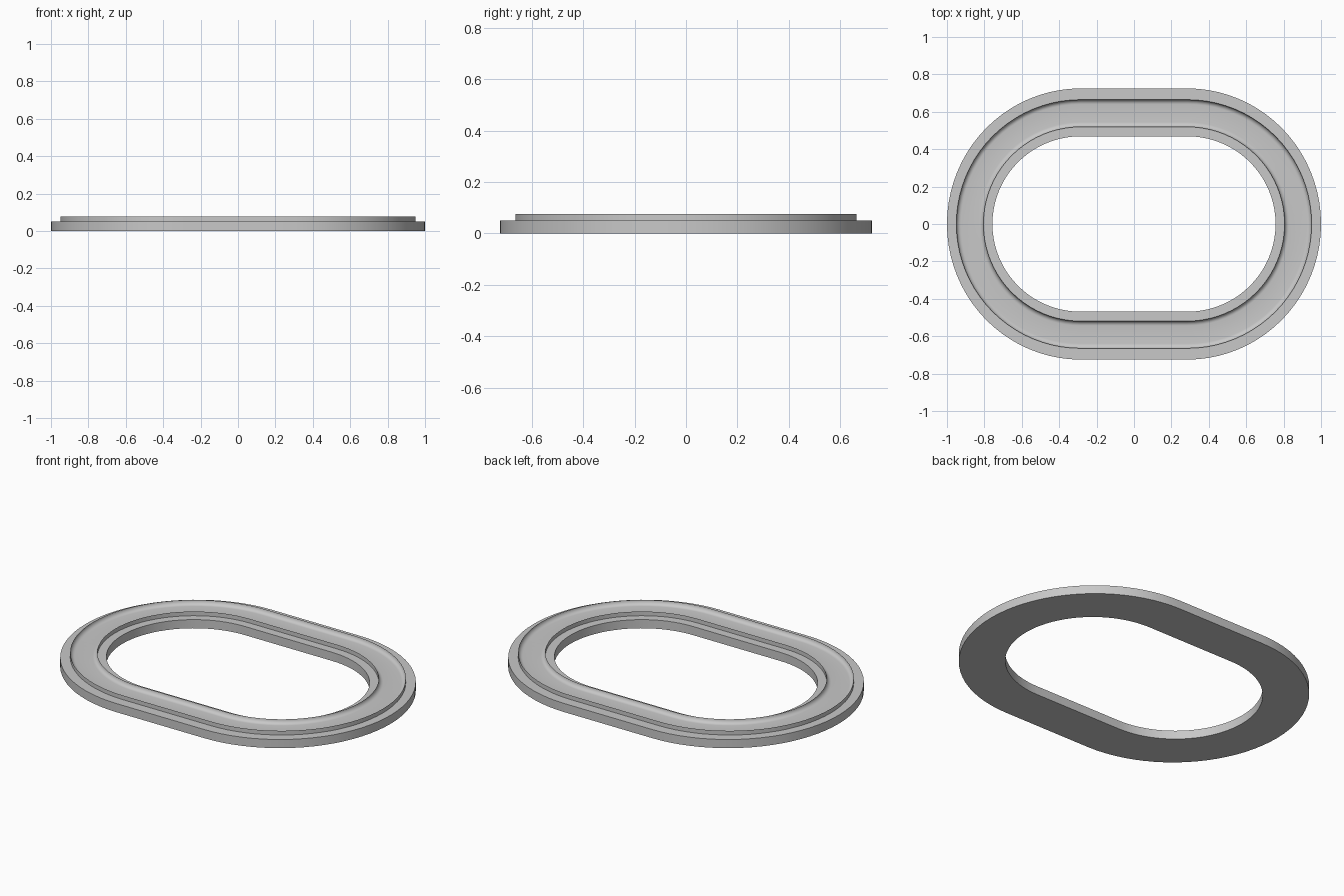
import bpy
import bmesh
import math

cube = bpy.data.objects.get("Cube")
if cube:
    bpy.data.objects.remove(cube, do_unlink=True)

grey = bpy.data.materials.new("plain grey")
grey.use_nodes = True
colour = (0.58, 0.58, 0.58, 1)
grey.diffuse_color = colour
grey.node_tree.nodes["Principled BSDF"].inputs["Base Color"].default_value = colour

STRAIGHT = 0.285   # half length of the straight sides
ARC_STEPS = 40     # segments in each rounded end
LEDGE, LIP = 0.051, 0.076   # heights of the ledges and of the thin lips


def oval(bm, half_x, half_y, z):
    """One ring of vertices: two rounded ends joined by straight sides."""
    rx = half_x - STRAIGHT
    ring = []
    for side in (1, -1):
        for i in range(ARC_STEPS + 1):
            a = math.pi * (i / ARC_STEPS - 0.5)
            ring.append(bm.verts.new((side * (STRAIGHT + rx * math.cos(a)),
                                      side * half_y * math.sin(a), z)))
    return ring


def cove(half_x, half_y, direction, steps=6):
    """Concave quarter round from a lip down to the channel floor."""
    r = LIP - LEDGE
    points = []
    for i in range(steps + 1):
        a = math.pi / 2 * i / steps
        inset = direction * r * (1 - math.cos(a))
        points.append((half_x + inset, half_y + inset, LIP - r * math.sin(a)))
    return points


def oval_band(name, profile, angle):
    """Sweep a closed (half_x, half_y, z) profile around the oval."""
    bm = bmesh.new()
    rings = [oval(bm, *point) for point in profile]
    for k, ring in enumerate(rings):
        after = rings[(k + 1) % len(rings)]
        for i in range(len(ring)):
            j = (i + 1) % len(ring)
            bm.faces.new((ring[i], ring[j], after[j], after[i]))
    bmesh.ops.recalc_face_normals(bm, faces=bm.faces)
    mesh = bpy.data.meshes.new(name)
    bm.to_mesh(mesh)
    bm.free()
    mesh.materials.append(grey)
    obj = bpy.data.objects.new(name, mesh)
    bpy.context.collection.objects.link(obj)
    bpy.ops.object.select_all(action='DESELECT')
    obj.select_set(True)
    bpy.context.view_layer.objects.active = obj
    bpy.ops.object.shade_smooth_by_angle(angle=math.radians(angle))


# Ring in one piece: flat base, outer ledge and lip, coved channel,
# inner lip and ledge
oval_band("channelled_oval_ring", [
    (1.0, 0.725, 0), (1.0, 0.725, LEDGE), (0.95, 0.665, LEDGE),
    *cove(0.95, 0.665, -1),
    *reversed(cove(0.805, 0.519, 1)),
    (0.805, 0.519, LEDGE), (0.757, 0.469, LEDGE), (0.757, 0.469, 0),
], 40)
